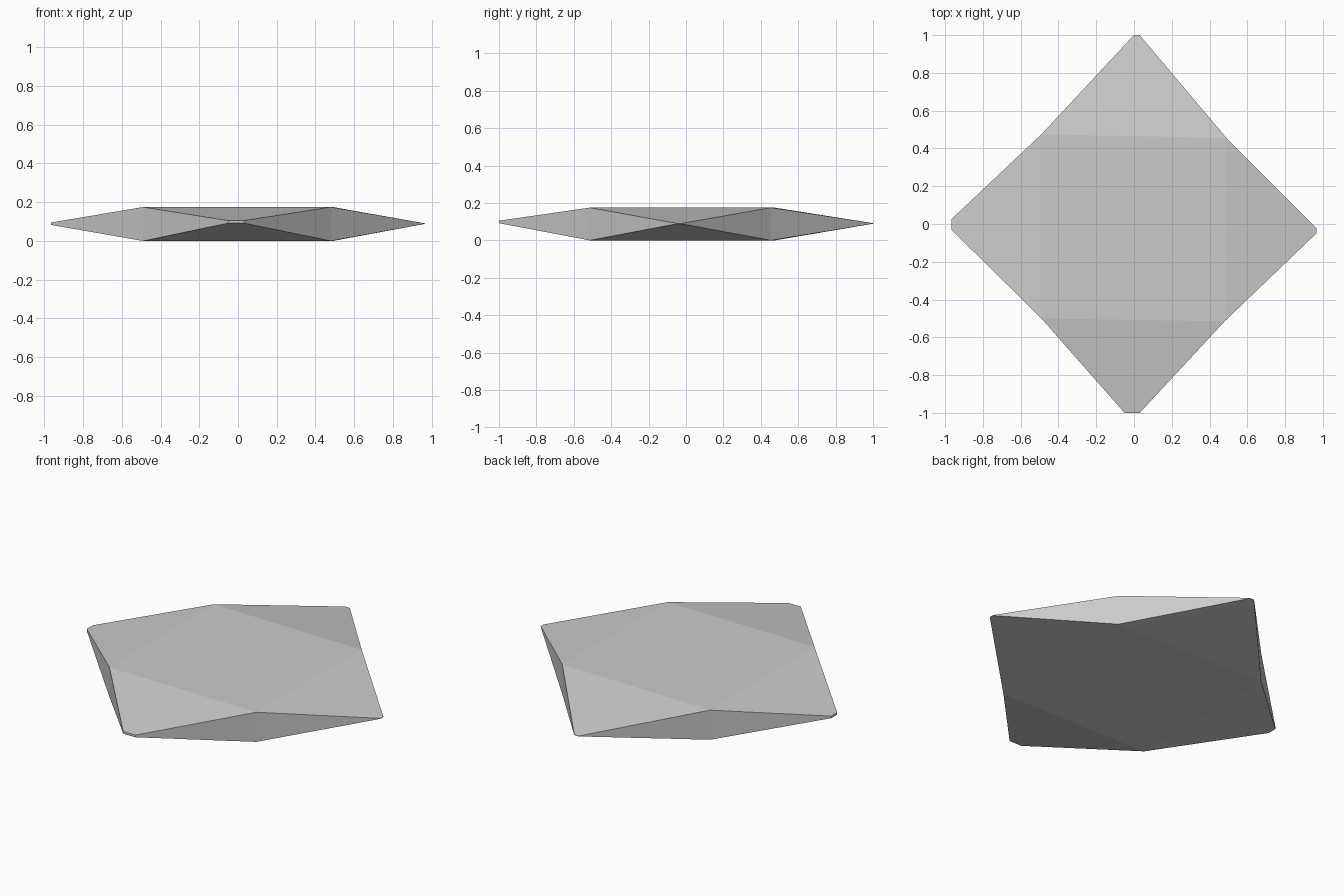
import bpy, bmesh

if "Cube" in bpy.data.objects:
    bpy.data.objects.remove(bpy.data.objects["Cube"])

HEIGHT = 0.175

# slab corners, counter-clockwise from front left
corners = [(-0.49, -0.50), (0.48, -0.515), (0.49, 0.455), (-0.49, 0.475)]
# blunt tip of each side (front, right, back, left): start, end, low z, high z
tips = [
    ((-0.05, -1.0), (0.03, -1.0), 0.092, 0.105),
    ((0.965, -0.05), (0.965, -0.022), 0.088, 0.091),
    ((0.03, 1.0), (0.0, 1.0), 0.089, 0.092),
    ((-0.967, 0.025), (-0.967, -0.03), 0.083, 0.095),
]

grey = bpy.data.materials.new("light_grey")
grey.diffuse_color = (0.6, 0.6, 0.6, 1)
grey.use_nodes = True
grey.node_tree.nodes["Principled BSDF"].inputs["Base Color"].default_value = grey.diffuse_color

bm = bmesh.new()

# square central slab: top and bottom only
low = [bm.verts.new((x, y, 0)) for x, y in corners]
high = [bm.verts.new((x, y, HEIGHT)) for x, y in corners]
bm.faces.new(high)
bm.faces.new(low[::-1])

# tapered wedge on each side, ending in a small blunt face
for i, (a, b, z0, z1) in enumerate(tips):
    j = (i + 1) % 4
    base = [low[i], low[j], high[j], high[i]]
    end = [bm.verts.new((*p, z)) for p, z in ((a, z0), (b, z0), (b, z1), (a, z1))]
    for k in range(4):
        n = (k + 1) % 4
        bm.faces.new((base[k], base[n], end[n], end[k]))
    bm.faces.new(end)

bmesh.ops.recalc_face_normals(bm, faces=bm.faces)

mesh = bpy.data.meshes.new("faceted_star_slab")
bm.to_mesh(mesh)
bm.free()
mesh.materials.append(grey)
bpy.context.collection.objects.link(bpy.data.objects.new("faceted_star_slab", mesh))
